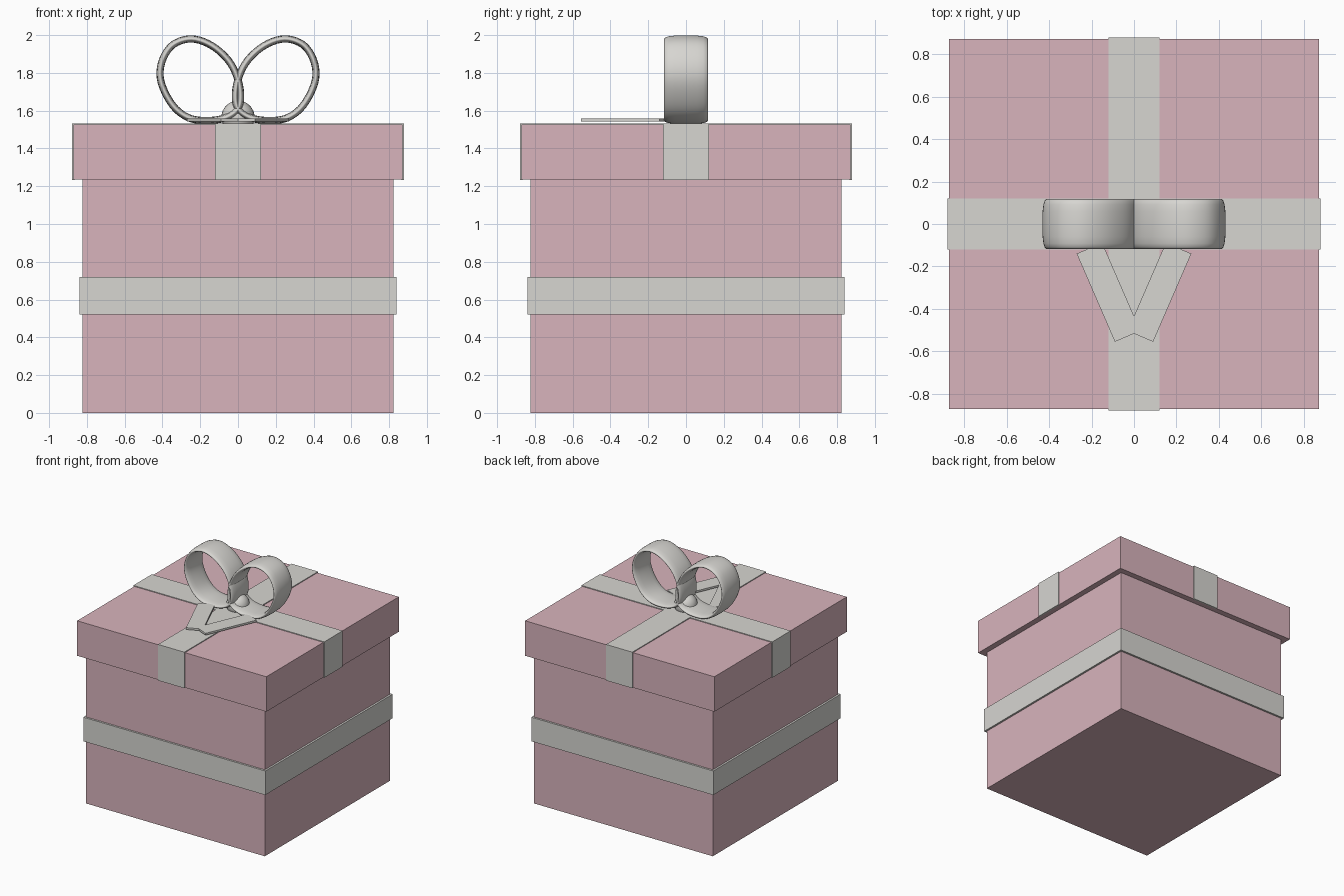
import bpy, bmesh, math
from mathutils import Vector

if "Cube" in bpy.data.objects:
    bpy.data.objects.remove(bpy.data.objects["Cube"])


def material(name, rgb):
    m = bpy.data.materials.new(name)
    m.diffuse_color = (*rgb, 1)
    m.use_nodes = True
    m.node_tree.nodes["Principled BSDF"].inputs["Base Color"].default_value = m.diffuse_color
    return m


PINK = material("dusty pink", (0.69, 0.455, 0.505))
SILVER = material("silver ribbon", (0.68, 0.67, 0.64))


def finish(name, bm, mat):
    bmesh.ops.recalc_face_normals(bm, faces=bm.faces)
    me = bpy.data.meshes.new(name)
    bm.to_mesh(me)
    bm.free()
    me.materials.append(mat)
    ob = bpy.data.objects.new(name, me)
    bpy.context.collection.objects.link(ob)
    return ob


def box(name, half, z0, z1, mat):
    bm = bmesh.new()
    bmesh.ops.create_cube(bm, size=1)
    for v in bm.verts:
        v.co = (v.co.x * 2 * half, v.co.y * 2 * half, z0 + (v.co.z + 0.5) * (z1 - z0))
    return finish(name, bm, mat)


def prism(name, outline, offset, mat):
    """Extrude a flat outline of 3D points along an offset."""
    bm = bmesh.new()
    face = bm.faces.new([bm.verts.new(p) for p in outline])
    moved = bmesh.ops.extrude_face_region(bm, geom=[face])["geom"]
    verts = [g for g in moved if isinstance(g, bmesh.types.BMVert)]
    bmesh.ops.translate(bm, vec=offset, verts=verts)
    # extrusion keeps the starting face, so the prism is closed
    return finish(name, bm, mat)


# Box, lid and the band around the box
box("box_body", 0.822, 0, 1.30, PINK)
box("lid", 0.871, 1.235, 1.526, PINK)
box("waist_band", 0.838, 0.52, 0.72, SILVER)

# Two ribbons folded over the lid
for name, top, swap in (("ribbon_side_to_side", 1.532, False),
                        ("ribbon_front_to_back", 1.533, True)):
    o, i, low = 0.879, 0.865, 1.233
    profile = [(-o, low), (-o, top), (o, top), (o, low),
               (i, low), (i, 1.52), (-i, 1.52), (-i, low)]
    w = 0.121
    if swap:
        prism(name, [(-w, a, z) for a, z in profile], (2 * w, 0, 0), SILVER)
    else:
        prism(name, [(a, -w, z) for a, z in profile], (0, 2 * w, 0), SILVER)

# Bow loops: a lens-shaped section swept round a closed path
PATH = [(0.413, 1.79), (0.395, 1.88), (0.34, 1.952), (0.245, 1.98), (0.14, 1.945),
        (0.05, 1.865), (0.002, 1.77), (-0.014, 1.68), (0.0, 1.61), (0.06, 1.565),
        (0.15, 1.548), (0.25, 1.558), (0.33, 1.61), (0.388, 1.70)]


def smooth_loop(points, steps):
    pts = [Vector((x, 0, z)) for x, z in points]
    out = []
    n = len(pts)
    for k in range(n):
        a, b, c, d = (pts[(k + j) % n] for j in (-1, 0, 1, 2))
        for s in range(steps):
            t = s / steps
            out.append(0.5 * (2 * b + (c - a) * t + (2 * a - 5 * b + 4 * c - d) * t ** 2
                              + (3 * b - a - 3 * c + d) * t ** 3))
    return out


def bow_loop(name, side):
    path = smooth_loop(PATH, 5)
    n, m = len(path), 16
    bm = bmesh.new()
    rings = []
    for k, p in enumerate(path):
        tangent = (path[(k + 1) % n] - path[k - 1]).normalized()
        normal = Vector((tangent.z, 0, -tangent.x))
        ring = []
        for j in range(m):
            ang = 2 * math.pi * j / m
            ca, sa = math.cos(ang), math.sin(ang)
            y = 0.117 * math.copysign(abs(ca) ** 0.7, ca)
            q = p + normal * 0.019 * sa
            ring.append(bm.verts.new((side * q.x, y, q.z)))
        rings.append(ring)
    for k in range(n):
        a, b = rings[k], rings[(k + 1) % n]
        for j in range(m):
            bm.faces.new((a[j], a[(j + 1) % m], b[(j + 1) % m], b[j]))
    for f in bm.faces:
        f.smooth = True
    return finish(name, bm, SILVER)


# Ribbon tails crossing in a V on top of the lid
TAIL = [(0.27, -0.14), (0.15, -0.088), (-0.03, -0.503), (0.09, -0.555)]
for label, side, z in (("right", 1, 1.542), ("left", -1, 1.5415)):
    bow_loop("bow_loop_" + label, side)
    prism("bow_tail_" + label, [(side * x, y, z) for x, y in TAIL], (0, 0, 0.016), SILVER)

# Round knot in the middle of the bow
bm = bmesh.new()
bmesh.ops.create_uvsphere(bm, u_segments=24, v_segments=16, radius=0.088)
bmesh.ops.translate(bm, vec=(0, 0, 1.565), verts=bm.verts)
for f in bm.faces:
    f.smooth = True
finish("bow_knot", bm, SILVER)
